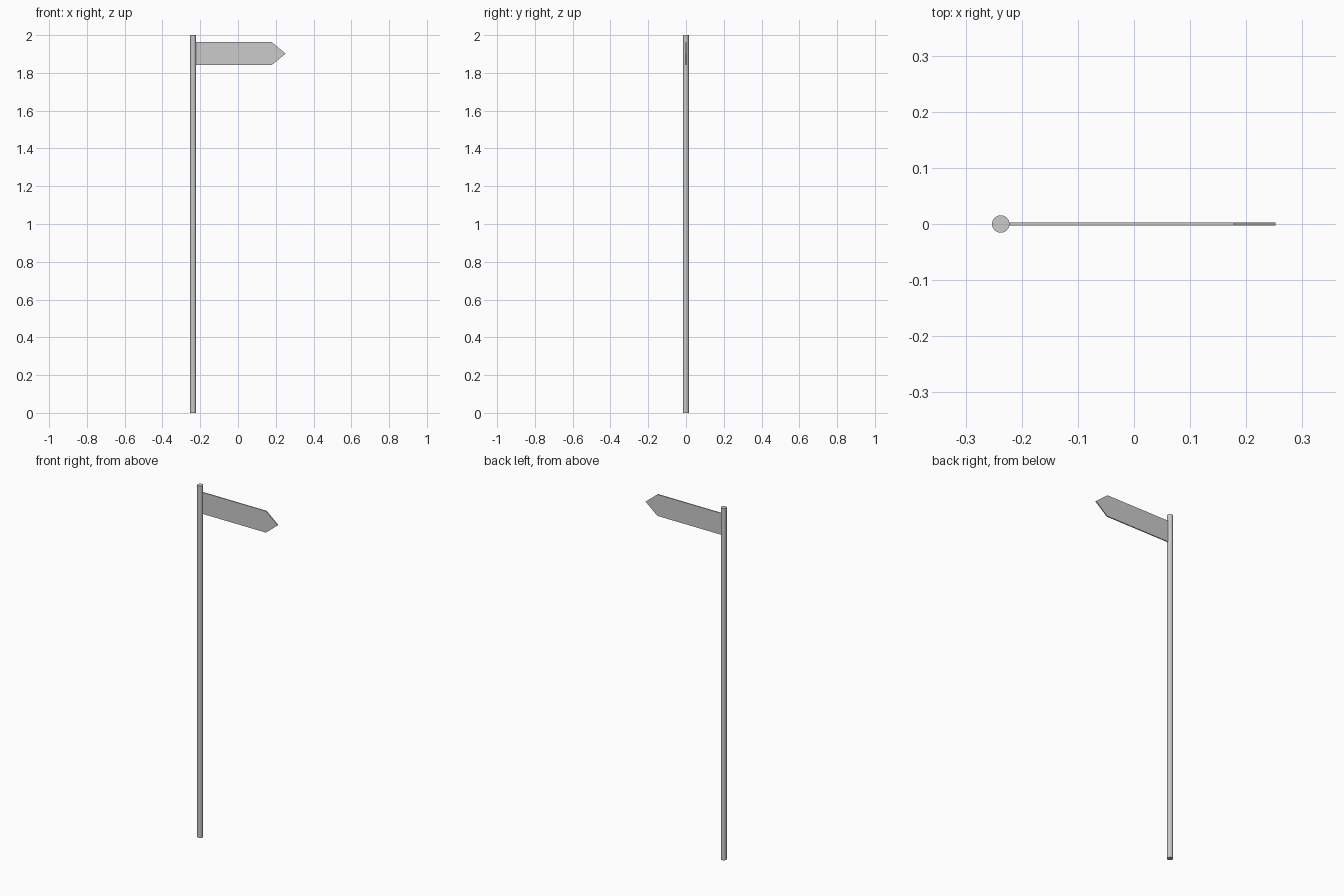
import bpy, bmesh

if "Cube" in bpy.data.objects:
    bpy.data.objects.remove(bpy.data.objects["Cube"])

# Round post
bpy.ops.mesh.primitive_cylinder_add(vertices=32, radius=0.0155, depth=2.0,
                                    location=(-0.2375, 0, 1.0))
post = bpy.context.object
post.name = "post"
bpy.ops.object.shade_smooth_by_angle()

# Arrow-shaped sign board: outline in xz, extruded through its thickness
thickness = 0.006
outline = [(-0.225, 1.841), (0.178, 1.841), (0.252, 1.902),
           (0.178, 1.963), (-0.225, 1.963)]
bm = bmesh.new()
face = bm.faces.new([bm.verts.new((x, -thickness / 2, z)) for x, z in outline])
ext = bmesh.ops.extrude_face_region(bm, geom=[face])
verts = [v for v in ext["geom"] if isinstance(v, bmesh.types.BMVert)]
bmesh.ops.translate(bm, verts=verts, vec=(0, thickness, 0))
bmesh.ops.recalc_face_normals(bm, faces=bm.faces)
mesh = bpy.data.meshes.new("arrow_board")
bm.to_mesh(mesh)
bm.free()
board = bpy.data.objects.new("arrow_board", mesh)
bpy.context.collection.objects.link(board)
